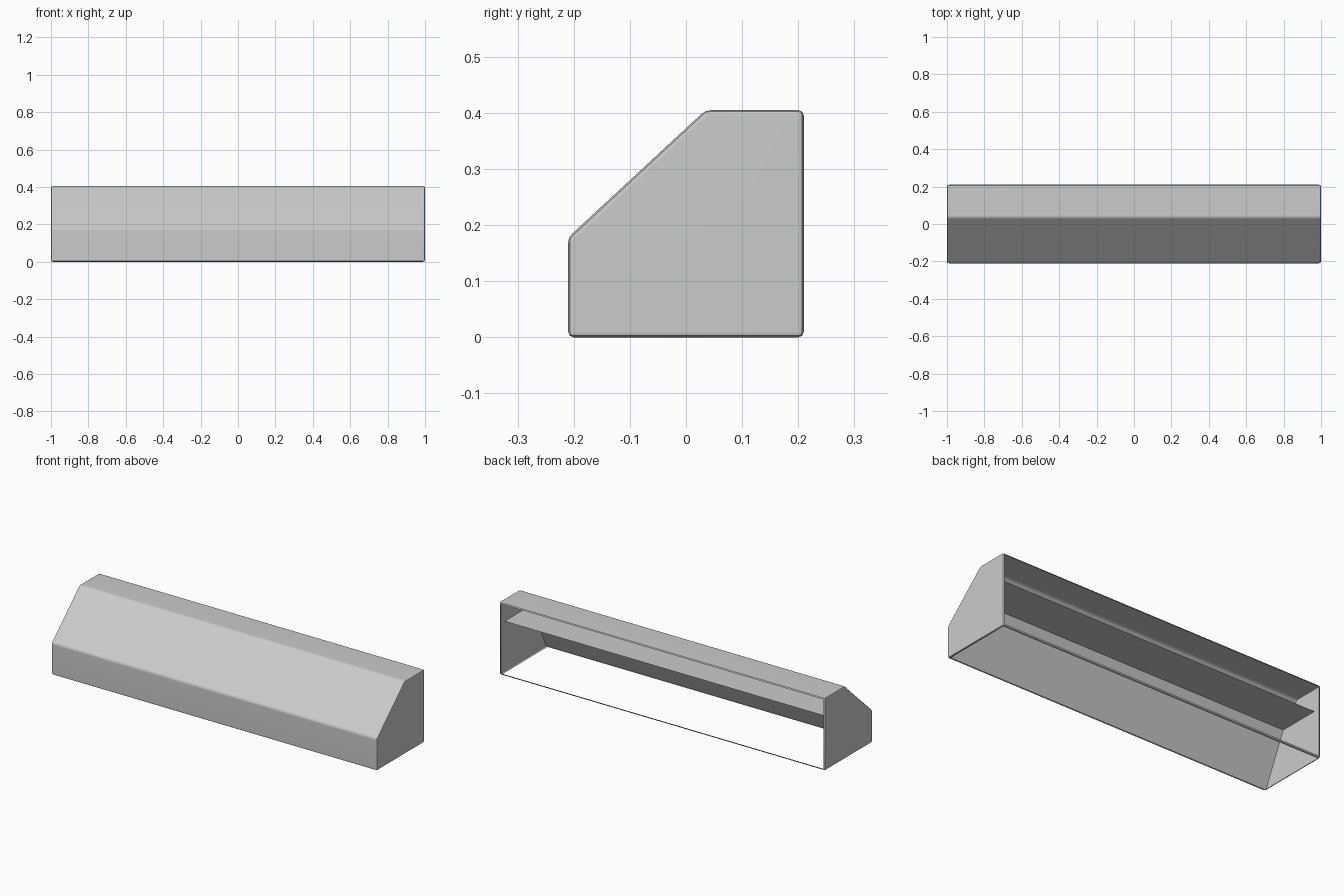
import bpy
import bmesh
import math

cube = bpy.data.objects.get("Cube")
if cube:
    bpy.data.objects.remove(cube, do_unlink=True)

HALF = 1.0      # half of the length along x
EDGE = 0.01     # width of the softened edges

grey = bpy.data.materials.new("plain grey")
grey.use_nodes = True
colour = (0.6, 0.6, 0.6, 1)
grey.diffuse_color = colour
grey.node_tree.nodes["Principled BSDF"].inputs["Base Color"].default_value = colour


def finish(bm, name):
    """Turn a bmesh into a named, smoothly shaded object."""
    mesh = bpy.data.meshes.new(name)
    bm.to_mesh(mesh)
    bm.free()
    mesh.materials.append(grey)
    obj = bpy.data.objects.new(name, mesh)
    bpy.context.collection.objects.link(obj)
    bpy.ops.object.select_all(action="DESELECT")
    obj.select_set(True)
    bpy.context.view_layer.objects.active = obj
    bpy.ops.object.shade_smooth_by_angle(angle=math.radians(35))
    return obj


def extrude_along_x(bm, points, half, closed):
    """Sweep a (y, z) profile between -half and +half."""
    ends = [[bm.verts.new((x, y, z)) for y, z in points] for x in (-half, half)]
    count = len(points)
    for i in range(count if closed else count - 1):
        j = (i + 1) % count
        bm.faces.new((ends[0][i], ends[0][j], ends[1][j], ends[1][i]))
    if closed:
        for ring in ends:
            bm.faces.new(ring)
    bmesh.ops.recalc_face_normals(bm, faces=bm.faces[:])


# Outer hood: softened prism, open at the back and underneath
bm = bmesh.new()
hood = [(-0.21, 0), (0.21, 0), (0.21, 0.405), (0.035, 0.405), (-0.21, 0.178)]
extrude_along_x(bm, hood, HALF, closed=True)
bmesh.ops.bevel(bm, geom=bm.edges[:], offset=EDGE, offset_type="OFFSET",
                segments=2, profile=0.5, affect="EDGES")
bm.normal_update()
openings = [f for f in bm.faces
            if f.calc_area() > 0.1 and (f.normal.y > 0.99 or f.normal.z < -0.99)]
bmesh.ops.delete(bm, geom=openings, context="FACES")
shell = finish(bm, "hood_shell")
weighted = shell.modifiers.new("even shading", "WEIGHTED_NORMAL")
weighted.keep_sharp = True

# Inner baffle: sloping lining behind the front, folded into a shelf
bm = bmesh.new()
baffle = [(-0.2, 0.003), (-0.07, 0.28), (0.165, 0.28)]
extrude_along_x(bm, baffle, HALF - 0.002, closed=False)
finish(bm, "inner_baffle")
